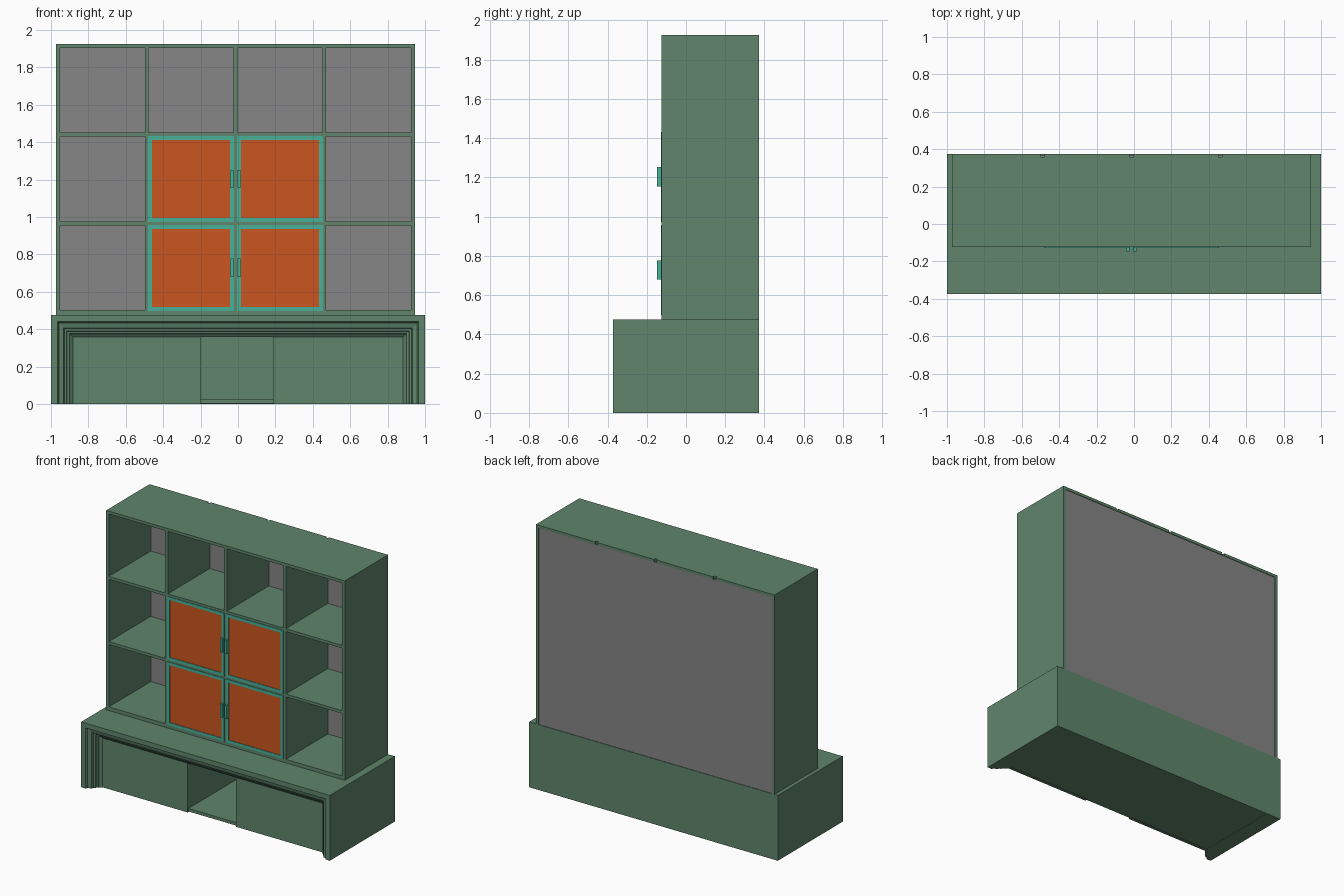
import bpy, bmesh

if "Cube" in bpy.data.objects:
    bpy.data.objects.remove(bpy.data.objects["Cube"])


def material(name, rgb):
    m = bpy.data.materials.new(name)
    m.use_nodes = True
    m.diffuse_color = (*rgb, 1)
    m.node_tree.nodes["Principled BSDF"].inputs["Base Color"].default_value = (*rgb, 1)
    return m


GREEN = material("sage green", (0.115, 0.235, 0.150))
TEAL = material("teal", (0.065, 0.44, 0.32))
ORANGE = material("burnt orange", (0.60, 0.09, 0.014))
GREY = material("grey", (0.24, 0.24, 0.24))


def finish(name, bm, mat):
    bmesh.ops.recalc_face_normals(bm, faces=bm.faces)
    mesh = bpy.data.meshes.new(name)
    bm.to_mesh(mesh)
    bm.free()
    mesh.materials.append(mat)
    obj = bpy.data.objects.new(name, mesh)
    bpy.context.collection.objects.link(obj)
    return obj


def box(name, xs, ys, zs, mat=GREEN):
    bm = bmesh.new()
    bmesh.ops.create_cube(bm, size=1)
    for v in bm.verts:
        v.co = [r[0] if c < 0 else r[1] for c, r in zip(v.co, (xs, ys, zs))]
    return finish(name, bm, mat)


FRONT, BACK = -0.373, 0.373
BASE_TOP, HUTCH_TOP = 0.475, 1.925
PANEL_Y = FRONT + 0.08
T = 0.021          # board thickness

# Stepped moulding swept around the sides and top of the base front
profile = [(0, 0.08), (0, 0), (0.035, 0), (0.042, 0.015), (0.068, 0.022), (0.072, 0.04),
           (0.084, 0.042), (0.087, 0.055), (0.098, 0.058), (0.102, 0.068), (0.117, 0.08)]
bm = bmesh.new()
rings = []
for side, top in ((-1, 0), (-1, 1), (1, 1), (1, 0)):
    rings.append([bm.verts.new((side * (1 - i), FRONT + d, (BASE_TOP - i) * top))
                  for i, d in profile])
n = len(profile)
for a, b in zip(rings, rings[1:]):
    for i in range(n):
        j = (i + 1) % n
        bm.faces.new((a[i], a[j], b[j], b[i]))
bm.faces.new(rings[0])
bm.faces.new(rings[-1])
finish("base_moulding", bm, GREEN)

# Base carcass with a central open niche
box("base_top", (-1, 1), (PANEL_Y, BACK), (0.36, BASE_TOP))
box("base_back", (-1, 1), (BACK - T, BACK), (0, 0.36))
box("base_floor", (-0.88, 0.88), (PANEL_Y + 0.01, BACK - T), (0.003, 0.025))
for label, s, inner in (("right", -1, 0.2), ("left", 1, 0.19)):
    box(label + "_base_side", sorted((s, s * 0.88)), (PANEL_Y, BACK - T), (0, 0.36))
    box(label + "_base_panel", sorted((s * 0.88, s * inner)), (PANEL_Y, PANEL_Y + T), (0, 0.36))
    box(label + "_niche_wall", sorted((s * (inner + T), s * inner)),
        (PANEL_Y + T, BACK - T), (0.025, 0.36))

# Hutch boards
H_FRONT = -0.124
X0, X1 = -0.973, 0.946
PITCH = (X1 - X0 - T) / 4
ROW = (HUTCH_TOP - BASE_TOP - 2 * T) / 3
uprights = [X0 + k * PITCH for k in range(5)]
shelves = [HUTCH_TOP - T - k * 0.4745 for k in range(4)]
for k, x in enumerate(uprights):
    outer = k in (0, 4)
    box("hutch_side" if outer else "hutch_divider", (x, x + T),
        (H_FRONT, BACK if outer else BACK - 0.015), (BASE_TOP, HUTCH_TOP))
for k, z in enumerate(shelves):
    bottom = BASE_TOP if k == 3 else z
    for x in uprights[:4]:
        box("hutch_top" if k == 0 else "hutch_shelf", (x + T, x + PITCH),
            (H_FRONT, BACK if k == 0 else BACK - 0.015), (bottom, z + T))
box("hutch_back", (X0 + T, X1 - T), (BACK - 0.015, BACK - 0.004),
    (BASE_TOP, HUTCH_TOP - T), GREY)

# Four framed doors with handles beside the central divider
RIM = 0.021
D_FRONT = H_FRONT - 0.004
for row in (1, 2):
    z0, z1 = shelves[row + 1] + T - 0.003, shelves[row] + 0.003
    for col in (1, 2):
        x0, x1 = uprights[col] + T - 0.003, uprights[col + 1] + 0.003
        depth = (D_FRONT, D_FRONT + 0.02)
        for xs in ((x0, x0 + RIM), (x1 - RIM, x1)):
            box("door_stile", xs, depth, (z0, z1), TEAL)
        for zs in ((z0, z0 + RIM), (z1 - RIM, z1)):
            box("door_rail", (x0 + RIM, x1 - RIM), depth, zs, TEAL)
        box("door_panel", (x0 + RIM, x1 - RIM), (D_FRONT + 0.004, D_FRONT + 0.016),
            (z0 + RIM, z1 - RIM), ORANGE)
        hx = x1 - 0.02 if col == 1 else x0 + 0.003
        zm = (z0 + z1) / 2
        box("door_handle", (hx, hx + 0.016), (D_FRONT - 0.02, D_FRONT),
            (zm - 0.049, zm + 0.049), TEAL)
